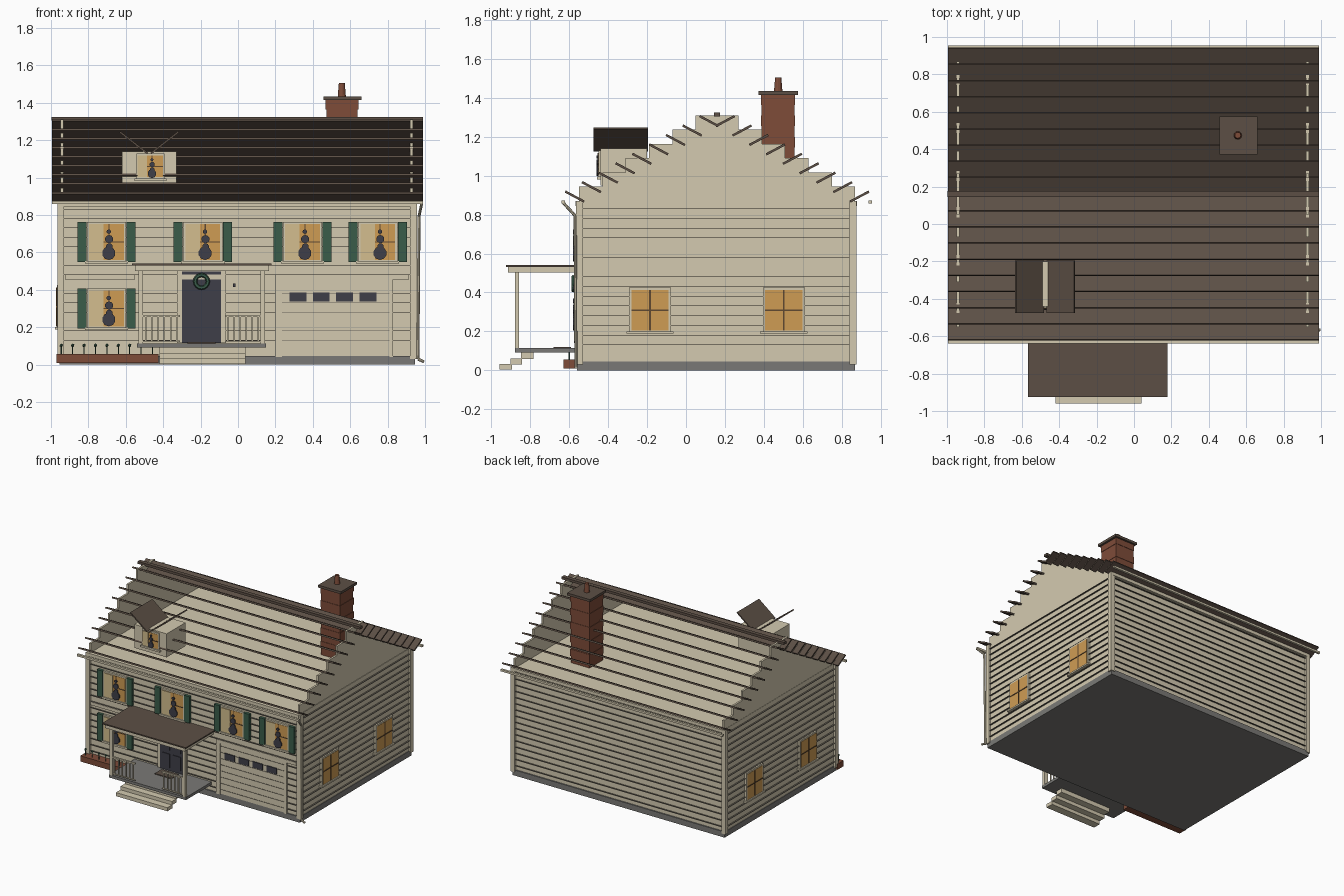
import bpy, bmesh, math
from mathutils import Matrix, Vector

if "Cube" in bpy.data.objects:
    bpy.data.objects.remove(bpy.data.objects["Cube"])


def mat(name, r, g, b):
    m = bpy.data.materials.new(name)
    lin = [((c / 255 + 0.055) / 1.055) ** 2.4 for c in (r, g, b)]
    m.diffuse_color = (*lin, 1)
    m.use_nodes = True
    m.node_tree.nodes["Principled BSDF"].inputs["Base Color"].default_value = m.diffuse_color
    return m


TAN = mat("cream siding", 212, 202, 176)
ROOF = mat("roof brown", 92, 79, 69)
BRICK = mat("brick red", 126, 76, 57)
GLOW = mat("lit window amber", 207, 156, 84)
CURTAIN = mat("curtain", 212, 190, 142)
GREEN = mat("shutter green", 58, 92, 74)
DARK = mat("slate dark", 62, 62, 72)
GREY = mat("concrete grey", 122, 121, 118)
SHADE = mat("lap joint grey", 104, 99, 89)
MULL = mat("window bar brown", 96, 72, 48)


def mesh_object(name, bm, material):
    bmesh.ops.recalc_face_normals(bm, faces=bm.faces)
    me = bpy.data.meshes.new(name)
    bm.to_mesh(me)
    bm.free()
    me.materials.append(material)
    ob = bpy.data.objects.new(name, me)
    bpy.context.collection.objects.link(ob)
    return ob


def add_box(bm, x0, x1, y0, y1, z0, z1, tilt=0, axis='X'):
    """Box by its limits, optionally tilted about its own centre."""
    c = Vector(((x0 + x1) / 2, (y0 + y1) / 2, (z0 + z1) / 2))
    m = Matrix.Translation(c) @ Matrix.Rotation(tilt, 4, axis) @ Matrix.Diagonal((x1 - x0, y1 - y0, z1 - z0, 1))
    bmesh.ops.create_cube(bm, size=1, matrix=m)


def boxes(name, material, *limits):
    bm = bmesh.new()
    for b in limits:
        add_box(bm, *b)
    return mesh_object(name, bm, material)


def rod(bm, a, b, r, n=8, r2=None):
    a, b = Vector(a), Vector(b)
    d = b - a
    m = Matrix.Translation((a + b) / 2) @ d.to_track_quat('Z', 'Y').to_matrix().to_4x4()
    bmesh.ops.create_cone(bm, cap_ends=True, segments=n, radius1=r, radius2=r if r2 is None else r2,
                          depth=d.length, matrix=m)


# House shell, foundation and lap joints
X0, X1, Y0, Y1 = -0.95, 0.94, -0.55, 0.86
ZT = 0.87
boxes("house_walls", TAN, (X0, X1, Y0, Y1, 0.045, ZT))
boxes("foundation", GREY, (X0 - .005, X1 + .005, Y0 - .01, Y1 + .01, 0, 0.045))
F = 0.013
boxes("lap_joints", SHADE, *[(X0 - F, X1 + F, Y0 - F, Y1 + F, z, z + 0.002)
                             for z in [0.08 + 0.05 * i for i in range(16)]])
boxes("corner_boards", TAN, *[(x - .018, x + .018, y - .018, y + .018, 0.03, ZT)
                              for x in (X0 + .002, X1 - .002) for y in (Y0 + .002, Y1 - .002)])
boxes("frieze_and_belt", TAN,
      (X0, X1, Y0 - .018, Y0, 0.845, ZT), (X0, X1, Y1, Y1 + .018, 0.845, ZT),
      (-0.925, -0.55, Y0 - .016, Y0, 0.455, 0.48), (0.82, 0.915, Y0 - .016, Y0, 0.455, 0.48))

# Stepped gable ends
YC = 0.16
boxes("stepped_gables", TAN, *[(x - .008, x + .008, YC - (.71 - .12 * k), YC + (.71 - .12 * k),
                                ZT + .0735 * k, ZT + .0735 * (k + 1))
                               for x in (-0.94, 0.928) for k in range(6)])

# Roof slats, each leaning outward, on both slopes
bm = bmesh.new()
for s in (-1, 1):
    for i in range(9):
        y, z = YC + s * (0.732 - 0.0863 * i), 0.893 + 0.0485 * i
        add_box(bm, -0.995, 0.988, y - .055, y + .055, z - .006, z + .006, s * math.radians(28))
mesh_object("roof_slats", bm, ROOF)
boxes("ridge_cap", ROOF, (-0.998, 0.99, YC - .016, YC + .016, 1.305, 1.325))

# Gutters and downspout
boxes("gutters", TAN, *[(-0.995, 0.99, y - .009, y + .009, 0.858, 0.874) for y in (-0.63, 0.946)])
bm = bmesh.new()
path = [(0.982, -0.63, 0.86), (0.968, -0.57, 0.795), (0.962, -0.566, 0.03), (0.995, -0.566, 0.015)]
for a, b in zip(path, path[1:]):
    rod(bm, a, b, 0.008)
mesh_object("downspout", bm, TAN)

# Chimney with projecting courses, cap and flue
boxes("chimney", BRICK, *[(0.472 - e, 0.64 + e, 0.388 - e, 0.558 + e, 0.87 + .055 * i, 0.925 + .055 * i)
                          for i in range(10) for e in [0.003 * (i % 2)]])
boxes("chimney_cap", ROOF, (0.456, 0.66, 0.372, 0.576, 1.415, 1.435))
bm = bmesh.new()
rod(bm, (0.555, 0.474, 1.43), (0.555, 0.474, 1.505), 0.022, 12, 0.016)
mesh_object("chimney_flue", bm, BRICK)

# Dormer with butterfly roof panels
boxes("dormer_body", TAN, (-0.62, -0.33, -0.44, -0.20, 0.95, 1.14))
bm = bmesh.new()
for s in (-1, 1):
    cx = -0.475 + s * 0.083
    add_box(bm, cx - .094, cx + .094, -0.475, -0.195, 1.182, 1.192, -s * math.radians(38), 'Y')
mesh_object("dormer_roof", bm, ROOF)


def potted_plant(name, x, y, z, s):
    """Flat silhouette of a round pot with a leafy stem."""
    bm = bmesh.new()
    for dx, dz, r in ((0, 0, .036), (.003, .035, .018), (.002, .075, .022), (0, .115, .012)):
        rod(bm, (x + dx * s, y, z + dz * s), (x + dx * s, y - .008, z + dz * s), r * s, 10)
    mesh_object(name, bm, DARK)


def front_window(name, x, z0, shutters=True, y=Y0 - .012, w=0.105, h=0.215):
    s = h / 0.215
    boxes(name + "_frame", TAN, (x - w, x + w, y - .006, y + .01, z0, z0 + h))
    boxes(name + "_sill", TAN, (x - w - .01, x + w + .01, y - .015, y + .01, z0 - .008, z0 + .006))
    a, b = x - w + .012 * s, x + w - .012 * s
    zt = z0 + h - .012
    boxes(name + "_pane", GLOW, (a, b, y - .008, y, z0 + .012, zt))
    boxes(name + "_bars", MULL, (x + .01 * s, x + .016 * s, y - .011, y, z0 + .012, zt),
          (a, b, y - .011, y, z0 + h / 2 - .003, z0 + h / 2 + .003))
    boxes(name + "_curtain", CURTAIN, (a, a + .078 * s, y - .013, y, z0 + .012, zt))
    potted_plant(name + "_plant", x + .012 * s, y - .01, z0 + .048 * s, s)
    if shutters:
        boxes(name + "_shutters", GREEN, *[(x + d - .024, x + d + .024, y - .014, y + .01, z0, z0 + h)
                                           for d in (-0.132, 0.132)])


for i, x in enumerate((-0.703, -0.188, 0.345, 0.747)):
    front_window("upper_window_%d" % (i + 1), x, 0.548)
front_window("lower_window", -0.703, 0.193)
front_window("dormer_window", -0.468, 0.99, False, -0.443, 0.076, 0.14)

# Side windows on both gable walls
for side, xw, s in (("left", X0, -1), ("right", X1, 1)):
    for j, y in enumerate((-0.185, 0.503)):
        def plate(part, material, d, *rects):
            lims = [(min(xw, xw + s * d), max(xw, xw + s * d), y + r[0], y + r[1], r[2], r[3]) for r in rects]
            boxes("%s_window_%d_%s" % (side, j + 1, part), material, *lims)
        plate("frame", TAN, .018, (-.108, .108, .19, .425))
        plate("pane", GLOW, .020, (-.096, .096, .205, .412))
        plate("bars", MULL, .023, (-.004, .004, .205, .412), (-.096, .096, .305, .313))
        plate("sill", TAN, .028, (-.122, .122, .188, .2))

# Garage door and surround
boxes("garage_surround", TAN, (0.2, 0.235, Y0 - .016, Y0, .04, .48), (0.81, 0.83, Y0 - .016, Y0, .04, .48),
      (0.2, 0.83, Y0 - .016, Y0, .455, .48))
boxes("garage_door", TAN, (0.235, 0.81, Y0 - .01, Y0, .045, .455))
boxes("garage_door_windows", DARK, *[(x, x + .09, Y0 - .017, Y0, .338, .386) for x in (.275, .4, .525, .65)])

# Front door, transom, wreath and porch light
boxes("door_surround", TAN, (-0.325, -0.065, Y0 - .016, Y0, .115, .5))
boxes("front_door", DARK, (-0.30, -0.09, Y0 - .02, Y0, .115, .455))
boxes("transom", DARK, (-0.30, -0.09, Y0 - .02, Y0, .483, .497))
boxes("door_panels", DARK, *[(x, x + .07, Y0 - .025, Y0, z, z + .11) for x in (-.28, -.18) for z in (.14, .28)])
bpy.ops.mesh.primitive_torus_add(location=(-0.195, Y0 - .03, .445), rotation=(math.pi / 2, 0, 0),
                                 major_radius=.034, minor_radius=.011, major_segments=16, minor_segments=6)
bpy.context.object.name = "wreath"
bpy.context.object.data.materials.append(GREEN)
boxes("porch_light", DARK, (-0.027, -0.013, Y0 - .03, Y0, .415, .435))

# Porch floor, mat, steps, roof, posts and railings
boxes("porch_floor", GREY, (-0.54, 0.15, -0.88, Y0, 0.092, 0.114))
boxes("door_mat", ROOF, (-0.27, -0.12, -0.68, -0.59, 0.114, 0.12))
boxes("porch_steps", TAN, (-0.42, 0.04, -0.96, -0.895, 0.003, 0.032), (-0.42, 0.04, -0.902, -0.842, 0.03, 0.06),
      (-0.42, 0.04, -0.847, -0.785, 0.058, 0.092))
boxes("porch_beam", TAN, (-0.55, 0.165, -0.915, Y0, 0.502, 0.531))
boxes("porch_roof", ROOF, (-0.567, 0.18, -0.925, Y0, 0.531, 0.541))
boxes("porch_posts", TAN, *[(x - .012, x + .012, -0.88, -0.858, .114, .502) for x in (-0.52, 0.132)])
rails = []
for a, b in ((-0.51, -0.31), (-0.07, 0.125)):
    rails += [(a, b, -0.876, -0.862, .255, .265), (a, b, -0.874, -0.864, .122, .13)]
    rails += [(x - .004, x + .004, -0.873, -0.865, .125, .26)
              for x in [a + (b - a) * (k + .5) / 6 for k in range(6)]]
boxes("porch_railings", TAN, *rails)

# Brick planter with a row of sprigs
boxes("planter", BRICK, (-0.97, -0.425, -0.63, Y0, 0.01, 0.056))
bm = bmesh.new()
for k in range(9):
    x = -0.945 + k * 0.061
    rod(bm, (x, -0.6, .05), (x, -0.6, .1), .003, 5)
    bmesh.ops.create_icosphere(bm, subdivisions=1, radius=.01, matrix=Matrix.Translation((x, -0.6, .103)))
mesh_object("planter_sprigs", bm, GREEN)
